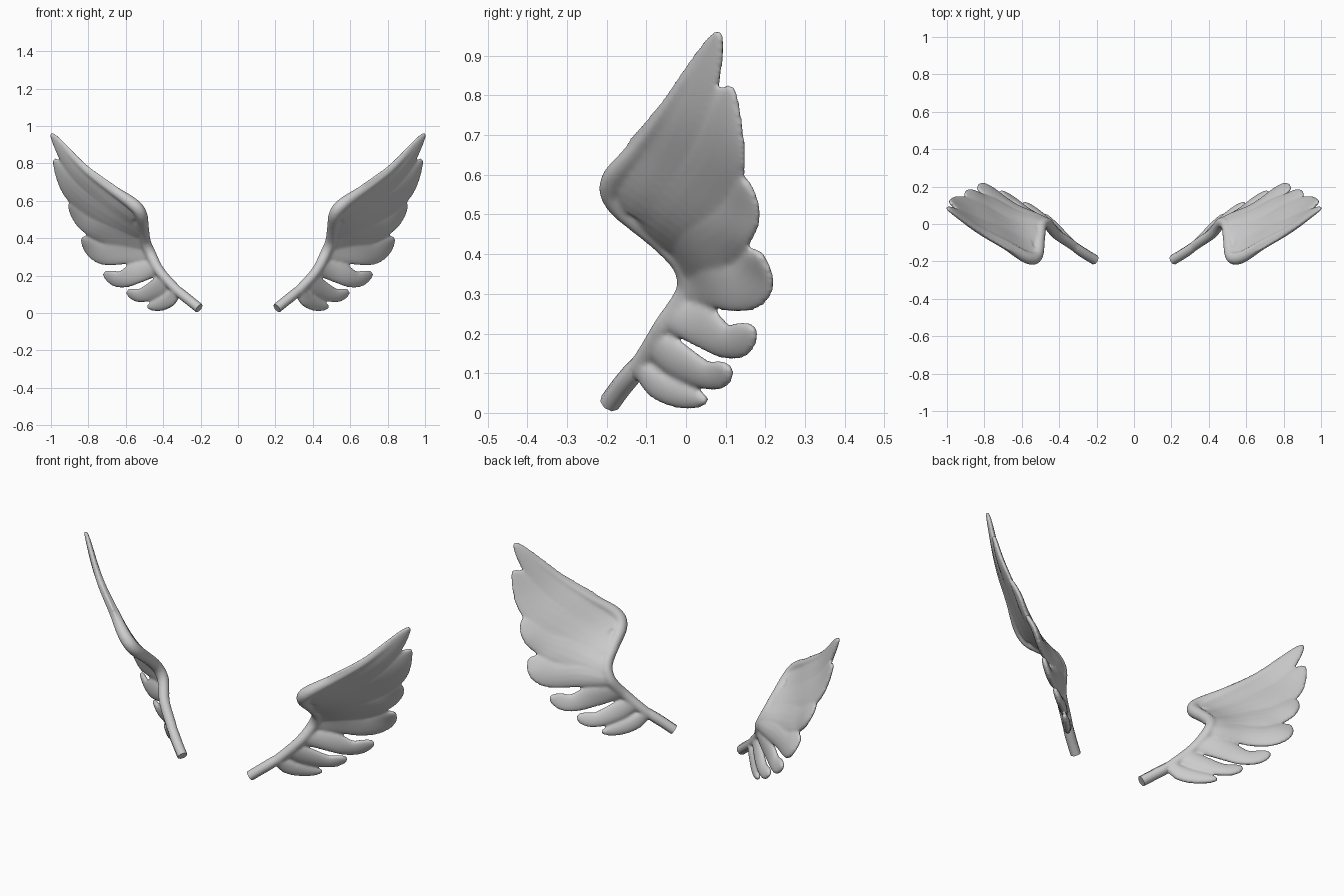
import bpy, bmesh, math
from mathutils import Vector

if "Cube" in bpy.data.objects:
    bpy.data.objects.remove(bpy.data.objects["Cube"])

# Control points (x, z, y) of the curved sheet that the wing lies on
SHEET = [
    (.21, .025, -.19), (.34, .135, -.105), (.42, .225, -.05), (.465, .31, .005),
    (.495, .38, -.01), (.505, .45, -.08), (.52, .53, -.17), (.565, .59, -.185),
    (.68, .665, -.115), (.80, .755, -.05), (.90, .85, .015), (.98, .93, .075),
    (.985, .87, .10), (.97, .81, .105), (.955, .70, .135), (.895, .575, .15),
    (.87, .50, .175), (.76, .40, .135), (.825, .40, .18), (.80, .34, .20),
    (.67, .235, .125), (.705, .19, .17), (.57, .135, .08), (.585, .10, .11),
    (.45, .08, .01), (.475, .03, .045), (.35, .04, -.08)]

# Feathers: centre line (x, z) and half width, leading edge to tip
FEATHERS = [
    [(.55, .51, .06), (.70, .62, .075), (.86, .765, .055), (1.0, .962, .03)],
    [(.52, .44, .06), (.70, .54, .09), (.87, .66, .07), (.983, .825, .036)],
    [(.50, .37, .05), (.66, .43, .08), (.80, .485, .06), (.903, .59, .04)],
    [(.47, .32, .05), (.60, .33, .07), (.73, .325, .065), (.835, .405, .045)],
    [(.43, .25, .045), (.53, .22, .06), (.63, .18, .047), (.718, .215, .037)],
    [(.38, .18, .045), (.44, .13, .05), (.52, .095, .04), (.595, .115, .032)],
    [(.335, .11, .03), (.37, .07, .04), (.42, .045, .037), (.485, .032, .026)]]

# Arm and leading edge: (x, z, radius)
ARM = [(.29, .092, .024), (.34, .135, .027), (.42, .225, .028), (.465, .31, .03),
       (.495, .38, .03), (.505, .45, .03), (.52, .53, .034), (.565, .585, .034),
       (.68, .665, .026), (.80, .755, .021), (.90, .853, .016), (.965, .92, .012)]
ROOT = [(.208, .026, .027), (.25, .06, .027), (.30, .10, .027), (.34, .135, .022)]


def thin_plate(pts):
    """Smooth surface y(x, z) through the control points."""
    phi = lambda a, b: (lambda r: r * r * math.log(r) if r > 1e-9 else 0)(
        math.hypot(a[0] - b[0], a[1] - b[1]))
    n = len(pts)
    rows = [[phi(p, q) + (1e-4 if p is q else 0) for q in pts] + [1, p[0], p[1], p[2]]
            for p in pts]
    rows += [[(1, p[0], p[1])[k] for p in pts] + [0, 0, 0, 0] for k in range(3)]
    m = n + 3
    for c in range(m):
        best = max(range(c, m), key=lambda r: abs(rows[r][c]))
        rows[c], rows[best] = rows[best], rows[c]
        for r in range(m):
            if r != c:
                k = rows[r][c] / rows[c][c]
                rows[r] = [a - k * b for a, b in zip(rows[r], rows[c])]
    w = [rows[i][m] / rows[i][i] for i in range(m)]
    return lambda x, z: (sum(w[i] * phi((x, z), pts[i]) for i in range(n))
                         + w[n] + w[n + 1] * x + w[n + 2] * z)


height = thin_plate(SHEET)


def on_sheet(x, z):
    return Vector((x, height(x, z), z))


def normal(x, z, e=.01):
    dx = (height(x + e, z) - height(x - e, z)) / (2 * e)
    dz = (height(x, z + e) - height(x, z - e)) / (2 * e)
    return Vector((-dx, 1, -dz)).normalized()


def spline(pts, s):
    """Catmull-Rom point at s in 0..1."""
    p = [Vector(q) for q in pts]
    p = [2 * p[0] - p[1]] + p + [2 * p[-1] - p[-2]]
    f = s * (len(pts) - 1)
    i = min(int(f), len(pts) - 2)
    t = f - i
    a, b, c, d = p[i:i + 4]
    return .5 * (2 * b + (c - a) * t + (2 * a - 5 * b + 4 * c - d) * t * t
                 + (3 * b - a - 3 * c + d) * t ** 3)


def loft(bm, rings):
    loops = [[bm.verts.new(v) for v in ring] for ring in rings]
    k = len(loops[0])
    for a, b in zip(loops, loops[1:]):
        for j in range(k):
            bm.faces.new((a[j], a[(j + 1) % k], b[(j + 1) % k], b[j]))
    bm.faces.new(loops[0][::-1])
    bm.faces.new(loops[-1])


def feather(bm, pts, n=26, k=16):
    rings = []
    for i in range(n + 1):
        s = .997 * (1 - (1 - i / n) ** 1.5)
        c = spline(pts, s)
        d = spline(pts, min(s + .01, 1)) - spline(pts, s - .01 if s > .01 else 0)
        side = Vector((-d.y, d.x)).normalized()
        cap = math.sqrt(1 - s ** 8)
        w, t = c.z * cap, (.023 - .007 * s) * (.35 + .65 * cap)
        ring = []
        for j in range(k):
            a = 2 * math.pi * j / k
            x, z = c.x + side.x * w * math.cos(a), c.y + side.y * w * math.cos(a)
            ring.append(on_sheet(x, z) + normal(x, z) * t * math.sin(a))
        rings.append(ring)
    loft(bm, rings)


def tube(bm, pts, n, k):
    rings = []
    for i in range(n + 1):
        s = i / n
        c = spline(pts, s)
        p, q = spline(pts, max(s - .01, 0)), spline(pts, min(s + .01, 1))
        d = (on_sheet(q.x, q.y) - on_sheet(p.x, p.y)).normalized()
        side = d.cross(normal(c.x, c.y)).normalized()
        up = side.cross(d)
        rings.append([on_sheet(c.x, c.y) + c.z * (side * math.cos(a) + up * math.sin(a))
                      for a in (2 * math.pi * (j + .5) / k for j in range(k))])
    loft(bm, rings)


def finish(bm, name):
    bmesh.ops.recalc_face_normals(bm, faces=bm.faces)
    mesh = bpy.data.meshes.new(name)
    bm.to_mesh(mesh)
    bm.free()
    ob = bpy.data.objects.new(name, mesh)
    bpy.context.collection.objects.link(ob)
    return ob


# Feathered wings, fused into one smooth skin and mirrored
bm = bmesh.new()
for pts in FEATHERS:
    feather(bm, pts)
tube(bm, ARM, 60, 12)
wings = finish(bm, "feathered_wings")
fuse = wings.modifiers.new("fuse", 'REMESH')
fuse.mode, fuse.voxel_size, fuse.use_smooth_shade = 'VOXEL', .007, True
soft = wings.modifiers.new("soften", 'SMOOTH')
soft.factor, soft.iterations = .5, 6
wings.modifiers.new("mirror", 'MIRROR')

# Crisp cut stubs where the wings attach
bm = bmesh.new()
tube(bm, ROOT, 8, 8)
roots = finish(bm, "wing_roots")
bpy.context.view_layer.objects.active = roots
roots.select_set(True)
bpy.ops.object.shade_smooth_by_angle(angle=math.radians(50))
roots.modifiers.new("mirror", 'MIRROR')
